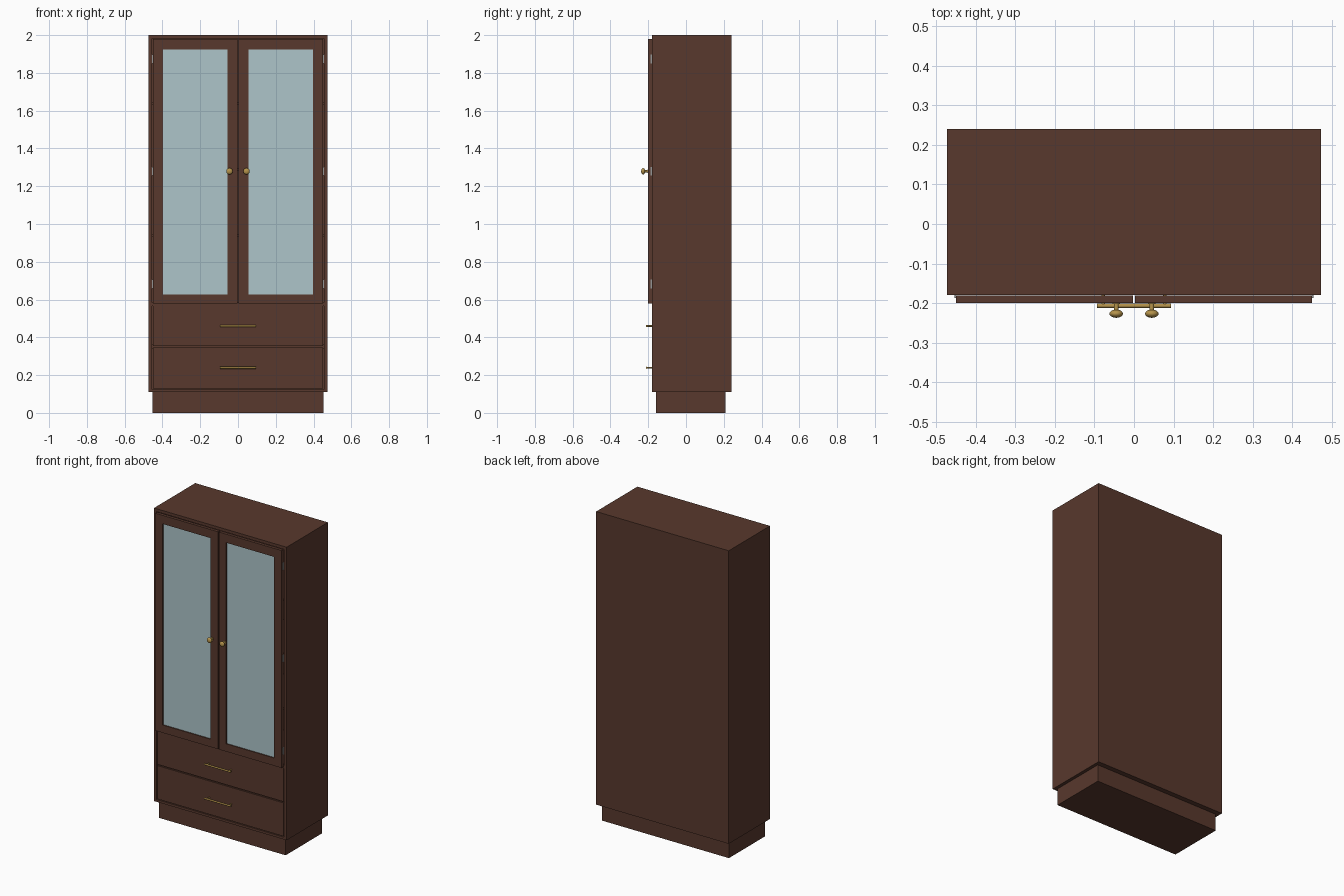
import bpy
import bmesh
from math import pi
from mathutils import Matrix, Vector

if "Cube" in bpy.data.objects:
    bpy.data.objects.remove(bpy.data.objects["Cube"], do_unlink=True)


def material(name, r, g, b):
    m = bpy.data.materials.new(name)
    m.use_nodes = True
    m.diffuse_color = (r, g, b, 1)
    m.node_tree.nodes["Principled BSDF"].inputs["Base Color"].default_value = (r, g, b, 1)
    return m


wood = material("dark brown wood", 0.098, 0.040, 0.026)
glass = material("pale blue glass", 0.42, 0.56, 0.59)
brass = material("brass", 0.46, 0.29, 0.07)
steel = material("grey steel", 0.30, 0.30, 0.30)


def finish(name, bm, mat, smooth=False):
    bmesh.ops.recalc_face_normals(bm, faces=bm.faces)
    mesh = bpy.data.meshes.new(name)
    bm.to_mesh(mesh)
    bm.free()
    mesh.materials.append(mat)
    ob = bpy.data.objects.new(name, mesh)
    bpy.context.collection.objects.link(ob)
    if smooth:
        bpy.ops.object.select_all(action="DESELECT")
        ob.select_set(True)
        bpy.context.view_layer.objects.active = ob
        bpy.ops.object.shade_smooth_by_angle()
    return ob


def add_box(bm, x, y, z):
    lo, hi = Vector((x[0], y[0], z[0])), Vector((x[1], y[1], z[1]))
    size = Matrix.Diagonal((*(hi - lo), 1))
    bmesh.ops.create_cube(bm, size=1, matrix=Matrix.Translation((lo + hi) / 2) @ size)


def box(name, x, y, z, mat=wood):
    bm = bmesh.new()
    add_box(bm, x, y, z)
    return finish(name, bm, mat)


def add_rod(bm, center, radius, length, axis):
    turn = Matrix.Rotation(pi / 2, 4, "Y" if axis == "X" else "X")
    bmesh.ops.create_cone(bm, cap_ends=True, segments=16, radius1=radius, radius2=radius,
                          depth=length, matrix=Matrix.Translation(center) @ turn)


# Overall sizes
W, FRONT, BACK = 0.473, -0.18, 0.24
BASE, TOP, T = 0.11, 2.0, 0.019
INNER = W - T

# Plinth and carcass panels
box("plinth", (-0.452, 0.452), (-0.16, 0.208), (0, BASE))
for side, s in (("left", 1), ("right", -1)):
    box(side + "_side_panel", sorted((s * INNER, s * W)), (FRONT, BACK), (BASE, TOP))
box("top_panel", (-INNER, INNER), (FRONT, BACK), (TOP - T, TOP))
box("bottom_panel", (-INNER, INNER), (FRONT, BACK), (BASE, BASE + 0.015))
box("back_panel", (-INNER, INNER), (BACK - 0.012, BACK), (BASE + 0.015, TOP - T))
box("middle_panel", (-INNER, INNER), (FRONT + 0.004, BACK - 0.012), (0.565, 0.584))
box("drawer_rail", (-INNER, INNER), (FRONT + 0.008, FRONT + 0.06), (0.338, 0.362))
for i in range(3):
    z = 0.93 + 0.35 * i
    box(f"shelf_{i + 1}", (-INNER, INNER), (FRONT + 0.03, BACK - 0.012), (z, z + 0.015))

# Drawers with slim bar handles
for name, z0, z1, zh in (("lower", 0.130, 0.345, 0.239), ("upper", 0.353, 0.571, 0.460)):
    box(name + "_drawer_front", (-0.449, 0.449), (FRONT, FRONT + 0.02), (z0, z1))
    box(name + "_drawer_box", (-0.43, 0.43), (FRONT + 0.02, 0.2), (z0 + 0.02, z1 - 0.03))
    bm = bmesh.new()
    add_rod(bm, (0, -0.207, zh), 0.0055, 0.188, "X")
    for x in (-0.078, 0.078):
        add_rod(bm, (x, -0.193, zh), 0.004, 0.027, "Y")
    finish(name + "_drawer_handle", bm, brass, True)

# Glazed doors, knobs and hinges, mirrored about the centre
Z0, Z1 = 0.578, 1.980
for side, s in (("left", 1), ("right", -1)):
    def span(a, b):
        return sorted((s * a, s * b))

    y = (-0.20, -0.181)
    bm = bmesh.new()
    add_box(bm, span(0.003, 0.056), y, (Z0, Z1))
    add_box(bm, span(0.398, 0.450), y, (Z0, Z1))
    add_box(bm, span(0.056, 0.398), y, (Z0, 0.628))
    add_box(bm, span(0.056, 0.398), y, (1.925, Z1))
    bmesh.ops.remove_doubles(bm, verts=bm.verts, dist=0.0001)
    finish(side + "_door_frame", bm, wood)
    box(side + "_door_glass", span(0.056, 0.398), (-0.193, -0.188), (0.628, 1.925), glass)

    # Flattened round knob on a stem
    bm = bmesh.new()
    add_rod(bm, (s * 0.045, -0.21, 1.279), 0.006, 0.022, "Y")
    add_rod(bm, (s * 0.045, -0.201, 1.279), 0.010, 0.003, "Y")
    bmesh.ops.create_uvsphere(bm, u_segments=24, v_segments=12, radius=1,
                              matrix=Matrix.Translation((s * 0.045, -0.227, 1.279))
                              @ Matrix.Diagonal((0.017, 0.0105, 0.017, 1)))
    finish(side + "_door_knob", bm, brass, True)

    for i, z in enumerate((0.682, 1.279, 1.874)):
        box(f"{side}_hinge_{i + 1}", span(0.450, 0.455), (-0.187, -0.179),
            (z - 0.023, z + 0.023), steel)
